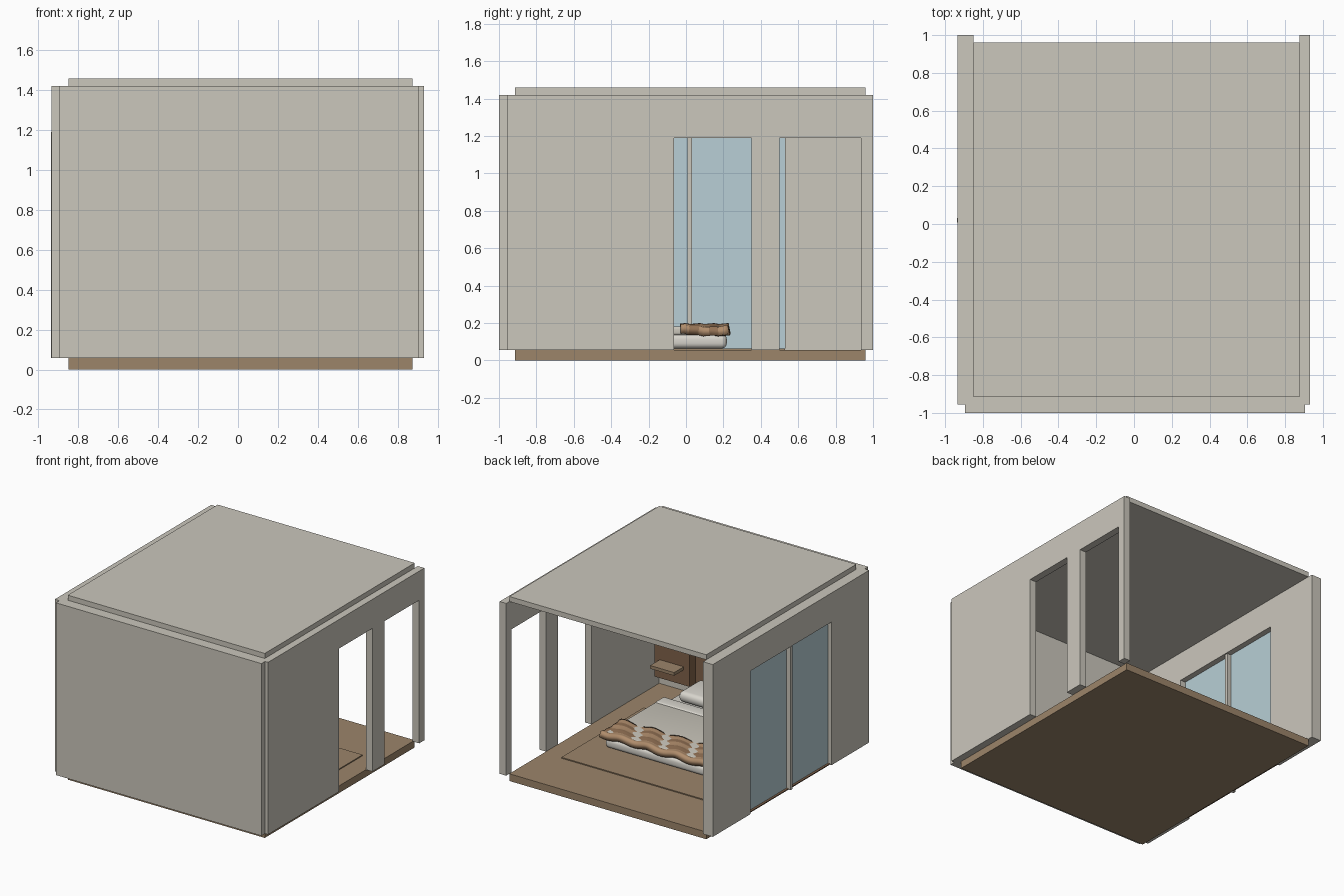
import bpy, bmesh, math

if "Cube" in bpy.data.objects:
    bpy.data.objects.remove(bpy.data.objects["Cube"])


def material(name, r, g, b):
    lin = [((c / 255 + 0.055) / 1.055) ** 2.4 for c in (r, g, b)]
    m = bpy.data.materials.new(name)
    m.diffuse_color = (*lin, 1)
    m.use_nodes = True
    m.node_tree.nodes["Principled BSDF"].inputs["Base Color"].default_value = m.diffuse_color
    return m


PLASTER = material("warm_grey_plaster", 203, 199, 188)
WOOD = material("floor_wood", 156, 133, 106)
DARK_WOOD = material("dark_wood", 128, 98, 74)
GLASS = material("pale_blue_glass", 184, 207, 214)
LINEN = material("white_linen", 218, 215, 207)
TAN = material("tan_wool", 176, 141, 108)
BROWN = material("brown_wool", 146, 113, 84)


def finish(name, bm, *mats):
    mesh = bpy.data.meshes.new(name)
    bmesh.ops.recalc_face_normals(bm, faces=bm.faces)
    bm.to_mesh(mesh)
    bm.free()
    for m in mats:
        mesh.materials.append(m)
    ob = bpy.data.objects.new(name, mesh)
    bpy.context.collection.objects.link(ob)
    return ob


def box(name, xs, ys, zs, mat, round_by=0.0):
    """Box from its x, y and z ranges, optionally with soft rounded edges."""
    bm = bmesh.new()
    bmesh.ops.create_cube(bm, size=1)
    for v in bm.verts:
        v.co = [r[0] + (c + 0.5) * (r[1] - r[0]) for c, r in zip(v.co, (xs, ys, zs))]
    if round_by:
        bmesh.ops.bevel(bm, geom=bm.edges[:], offset=round_by, segments=4,
                        profile=0.5, affect='EDGES', clamp_overlap=True)
        for f in bm.faces:
            f.smooth = True
    return finish(name, bm, mat)


def side_wall(name, xs, ys, openings, z0, head, top):
    """Wall along y with floor-to-head openings, extruded from one outline."""
    pts = [(ys[0], z0)]
    for a, b in openings:
        pts += [(a, z0), (a, head), (b, head), (b, z0)]
    pts += [(ys[1], z0), (ys[1], top), (ys[0], top)]
    bm = bmesh.new()
    face = bm.faces.new([bm.verts.new((xs[0], y, z)) for y, z in pts])
    ext = bmesh.ops.extrude_face_region(bm, geom=[face])["geom"]
    for v in ext:
        if isinstance(v, bmesh.types.BMVert):
            v.co.x = xs[1]
    return finish(name, bm, PLASTER)


# Shell: floor, roof slab and walls, open at the back
Z0, HEAD, TOP = 0.057, 1.19, 1.42
box("floor", (-0.85, 0.875), (-0.915, 0.96), (0, Z0), WOOD)
box("roof_slab", (-0.85, 0.875), (-0.915, 0.96), (TOP, 1.46), PLASTER)
box("front_wall", (-0.895, 0.905), (-1, -0.915), (Z0, TOP), PLASTER)
side_wall("right_wall", (0.875, 0.932), (-0.955, 1.0),
          [(-0.065, 0.35), (0.5, 0.935)], Z0, HEAD, TOP)
side_wall("left_wall", (-0.935, -0.85), (-0.955, 1.0),
          [(-0.485, 0.53)], Z0, HEAD, TOP)

# Glazed opening in the left wall
for i, (a, b) in enumerate([(-0.485, 0.008), (0.032, 0.53)]):
    box(f"window_glass_{i}", (-0.903, -0.895), (a, b), (Z0 + 0.008, HEAD), GLASS)
    box(f"window_sill_{i}", (-0.92, -0.875), (a, b), (Z0, Z0 + 0.008), DARK_WOOD)
box("window_mullion", (-0.938, -0.86), (0.008, 0.032), (Z0, HEAD), PLASTER)

# Rug
box("rug", (-0.72, 0.72), (-0.5, 0.53), (Z0, 0.065), WOOD)

# Bed
box("mattress", (-0.56, 0.56), (-0.87, 0.218), (0.064, 0.142), LINEN, 0.028)
box("duvet", (-0.565, 0.565), (-0.43, 0.2), (0.135, 0.182), PLASTER, 0.014)
box("sheet_fold", (-0.56, 0.56), (-0.52, -0.41), (0.137, 0.19), LINEN, 0.015)
for s, side in ((1, "right"), (-1, "left")):
    box(f"pillow_{side}", sorted((s * 0.06, s * 0.48)), (-0.86, -0.58),
        (0.142, 0.225), LINEN, 0.036)

# Striped throw blanket with gentle waves across the foot of the bed
NX, NY = 60, 10
bm = bmesh.new()
rows = []
for j in range(NY + 1):
    y = -0.028 + 0.253 * j / NY
    row = []
    for i in range(NX + 1):
        x = -0.59 + 1.18 * i / NX
        z = 0.188 + 0.009 * math.sin(x * 26 + j * 0.35) + 0.003 * math.sin(j * 2.1)
        row.append(bm.verts.new((x, y + 0.004 * math.sin(x * 17), z)))
    rows.append(row)
for j in range(NY):
    for i in range(NX):
        f = bm.faces.new((rows[j][i], rows[j][i + 1], rows[j + 1][i + 1], rows[j + 1][i]))
        f.material_index = (j // 2) % 2
        f.smooth = True
blanket = finish("throw_blanket", bm, TAN, BROWN)
mod = blanket.modifiers.new("thickness", 'SOLIDIFY')
mod.thickness, mod.offset = 0.048, -1

# Headboard with bedside panels and floating shelves
box("headboard", (-0.53, 0.53), (-0.915, -0.875), (Z0, 0.6), DARK_WOOD)
for s, side in ((1, "right"), (-1, "left")):
    box(f"bedside_panel_{side}", sorted((s * 0.53, s * 0.835)), (-0.915, -0.8),
        (0.165, 0.6), DARK_WOOD)
    box(f"bedside_shelf_{side}", sorted((s * 0.58, s * 0.79)), (-0.8, -0.68),
        (0.285, 0.31), WOOD)

# Smooth shading with sharp corners on the soft furnishings
for ob in bpy.data.objects:
    if any(p.use_smooth for p in ob.data.polygons):
        bpy.ops.object.select_all(action='DESELECT')
        ob.select_set(True)
        bpy.context.view_layer.objects.active = ob
        bpy.ops.object.shade_smooth_by_angle(angle=math.radians(40))
